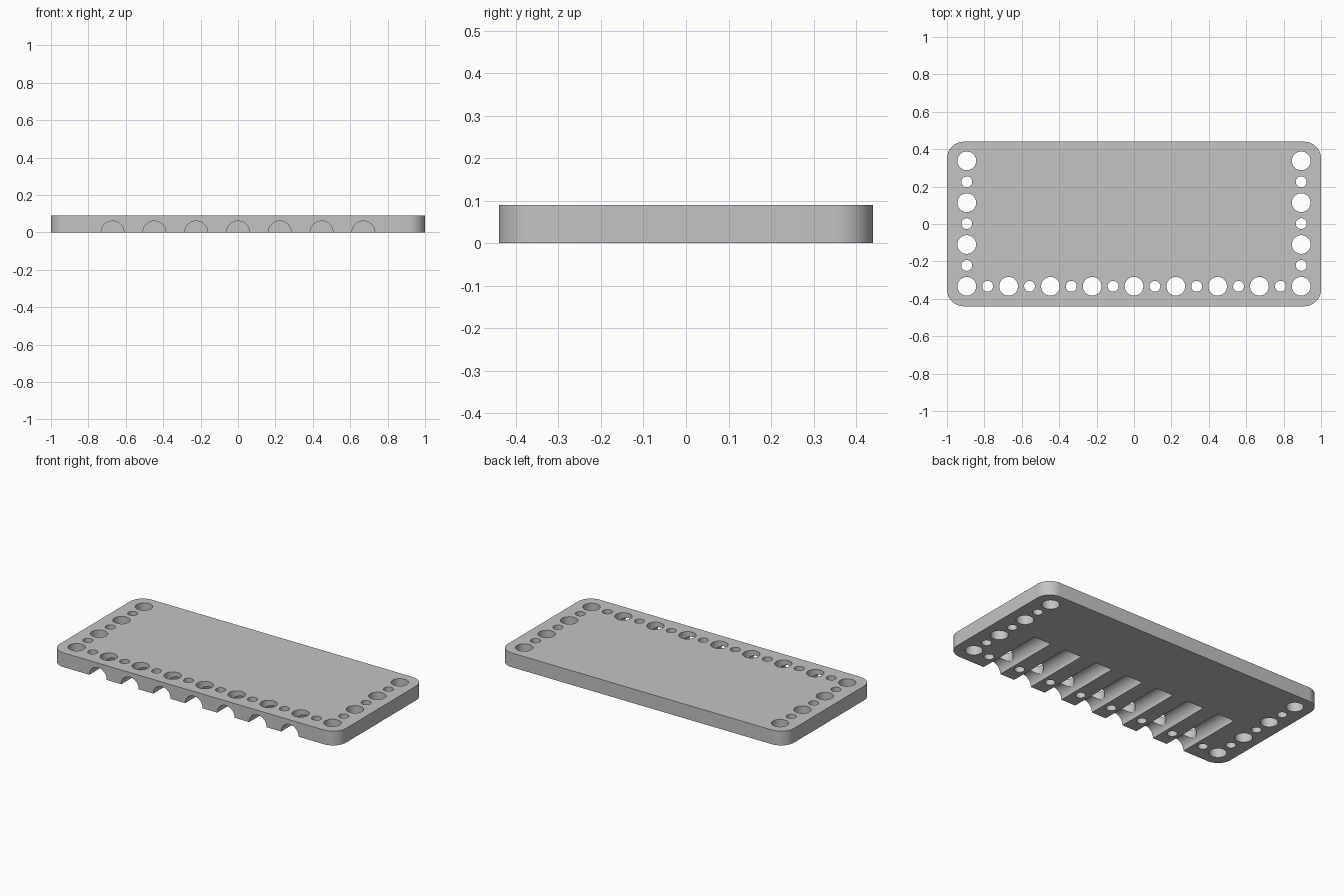
import bpy, bmesh
from math import radians
from mathutils import Matrix, Vector

cube = bpy.data.objects.get("Cube")
if cube:
    bpy.data.objects.remove(cube, do_unlink=True)

HALF_Y, HEIGHT, CORNER = 0.44, 0.09, 0.09
PITCH = 0.2235            # spacing of the large holes
ROW_Y = -0.333            # front row of holes
BIG, SMALL, GROOVE = 0.05, 0.029, 0.061

grey = bpy.data.materials.new("grey_plastic")
grey.use_nodes = True
colour = (0.55, 0.55, 0.55, 1)
grey.diffuse_color = colour
grey.node_tree.nodes["Principled BSDF"].inputs["Base Color"].default_value = colour


def add_object(name, bm):
    mesh = bpy.data.meshes.new(name)
    bm.to_mesh(mesh)
    bm.free()
    mesh.materials.append(grey)
    obj = bpy.data.objects.new(name, mesh)
    bpy.context.collection.objects.link(obj)
    return obj


def add_cylinder(bm, radius, depth, matrix):
    bmesh.ops.create_cone(bm, cap_ends=True, segments=48, radius1=radius,
                          radius2=radius, depth=depth, matrix=matrix)


# Plate with rounded upright corners
bm = bmesh.new()
bmesh.ops.create_cube(bm, size=1, matrix=Matrix.Translation((0, 0, HEIGHT / 2))
                      @ Matrix.Diagonal((2, 2 * HALF_Y, HEIGHT, 1)))
upright = [e for e in bm.edges
           if abs((e.verts[0].co - e.verts[1].co).z) > HEIGHT / 2]
bmesh.ops.bevel(bm, geom=upright, offset=CORNER, segments=12, profile=0.5,
                affect='EDGES')
plate = add_object("plate", bm)

# Through holes: alternating large and small along the front and both sides
spots = [(i * PITCH / 2, ROW_Y, i) for i in range(-8, 9)]
for side in (-1, 1):
    spots += [(side * 4 * PITCH, ROW_Y + j * PITCH / 2, j) for j in range(1, 7)]
bm = bmesh.new()
for x, y, index in spots:
    add_cylinder(bm, SMALL if index % 2 else BIG, 4 * HEIGHT,
                 Matrix.Translation((x, y, HEIGHT / 2)))
holes = add_object("hole_cutter", bm)

# Half-round grooves underneath, from the front edge to the middle
bm = bmesh.new()
for k in range(-3, 4):
    add_cylinder(bm, GROOVE, 0.6, Matrix.Translation((k * PITCH, -0.3, 0))
                 @ Matrix.Rotation(radians(90), 4, 'X'))
grooves = add_object("groove_cutter", bm)

# Cut the plate, then remove the cutters
for cutter in (grooves, holes):
    cutter.hide_render = True
    mod = plate.modifiers.new(cutter.name, 'BOOLEAN')
    mod.operation = 'DIFFERENCE'
    mod.solver = 'EXACT'
    mod.object = cutter

bpy.ops.object.select_all(action='DESELECT')
plate.select_set(True)
bpy.context.view_layer.objects.active = plate
for mod in list(plate.modifiers):
    bpy.ops.object.modifier_apply(modifier=mod.name)
for cutter in (grooves, holes):
    bpy.data.objects.remove(cutter, do_unlink=True)
bpy.ops.object.shade_smooth_by_angle(angle=radians(30))
